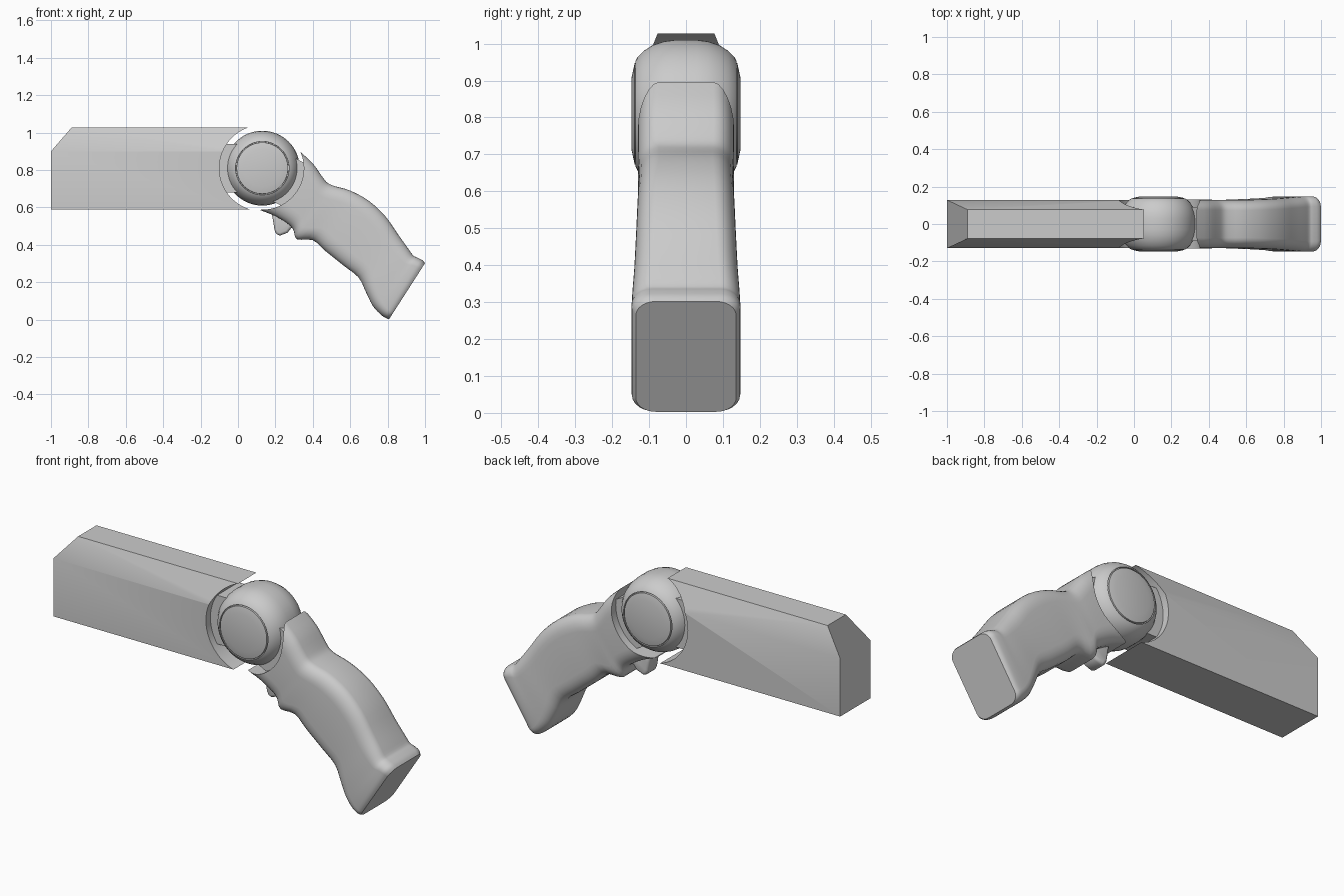
import bpy, bmesh, math
from mathutils import Vector

if "Cube" in bpy.data.objects:
    bpy.data.objects.remove(bpy.data.objects["Cube"])

PX, PZ = 0.13, 0.81          # pivot centre in the xz plane


def make(name, verts, faces):
    me = bpy.data.meshes.new(name)
    me.from_pydata([tuple(v) for v in verts], [], faces)
    bm = bmesh.new()
    bm.from_mesh(me)
    bmesh.ops.recalc_face_normals(bm, faces=bm.faces)
    bm.to_mesh(me)
    bm.free()
    ob = bpy.data.objects.new(name, me)
    bpy.context.collection.objects.link(ob)
    return ob


def loft(name, rings):
    n = len(rings[0])
    verts = [v for r in rings for v in r]
    faces = [(i * n + j, i * n + (j + 1) % n, (i + 1) * n + (j + 1) % n, (i + 1) * n + j)
             for i in range(len(rings) - 1) for j in range(n)]
    faces += [tuple(range(n)), tuple(range((len(rings) - 1) * n, len(rings) * n))]
    return make(name, verts, faces)


def lathe(name, profile, n=64):
    # profile of (y, radius) turned about the pivot axis
    return loft(name, [[(PX + r * math.cos(2 * math.pi * k / n), y,
                         PZ + r * math.sin(2 * math.pi * k / n)) for k in range(n)]
                       for y, r in profile])


def apply(ob, kind, **props):
    bpy.context.view_layer.objects.active = ob
    m = ob.modifiers.new(kind, kind)
    for k, v in props.items():
        setattr(m, k, v)
    bpy.ops.object.modifier_apply(modifier=m.name)


def smooth(ob, angle=35):
    bpy.ops.object.select_all(action='DESELECT')
    ob.select_set(True)
    bpy.context.view_layer.objects.active = ob
    bpy.ops.object.shade_smooth_by_angle(angle=math.radians(angle))


def cut_socket(ob, radius):
    cutter = lathe("socket_cutter", [(-0.3, radius), (0.3, radius)])
    apply(ob, 'BOOLEAN', operation='DIFFERENCE', object=cutter, solver='EXACT')
    bpy.data.objects.remove(cutter)


# barrel block with chamfered top and nose, hollowed for the pivot
def barrel_ring(x_low, x_top):
    return [(x_low, -0.128, 0.59), (x_low, 0.128, 0.59), (x_low, 0.128, 0.90),
            (x_top, 0.077, 1.027), (x_top, -0.077, 1.027), (x_low, -0.128, 0.90)]


barrel = loft("barrel", [barrel_ring(-1.0, -0.89), barrel_ring(0.1, 0.1)])
cut_socket(barrel, 0.23)
smooth(barrel, 25)

# rounded pivot drum with a grooved cap on both sides
half = [(0, 0.2), (0.03, 0.2), (0.06, 0.196), (0.09, 0.186), (0.115, 0.17), (0.131, 0.154),
        (0.137, 0.143), (0.128, 0.142), (0.128, 0.138), (0.139, 0.137), (0.147, 0.1)]
pivot = lathe("pivot_drum", [(-y, r) for y, r in reversed(half[1:])] + half)
smooth(pivot)

# inner necks joining the drum to the barrel and grip
for name, a in (("barrel_neck", 180), ("grip_neck", -28)):
    d = Vector((math.cos(math.radians(a)), 0, math.sin(math.radians(a))))
    s = Vector((-d.z, 0, d.x))
    c = Vector((PX, 0, PZ))
    loft(name, [[c + d * r + s * (0.13 * u) + Vector((0, 0.09 * v, 0))
                 for u, v in ((-1, -1), (1, -1), (1, 1), (-1, 1))] for r in (0.1, 0.24)])

# grip: back edge x z, front edge x z, half width, corner length
stations = [(0.33, 0.90, 0.12, 0.585, 0.128, 0.08), (0.40, 0.835, 0.20, 0.553, 0.130, 0.08),
            (0.45, 0.765, 0.27, 0.51, 0.130, 0.08), (0.48, 0.73, 0.297, 0.478, 0.129, 0.08),
            (0.52, 0.713, 0.315, 0.43, 0.128, 0.08), (0.60, 0.69, 0.40, 0.425, 0.128, 0.08),
            (0.70, 0.635, 0.47, 0.365, 0.131, 0.08), (0.79, 0.55, 0.57, 0.285, 0.135, 0.08),
            (0.86, 0.45, 0.645, 0.225, 0.140, 0.08), (0.91, 0.38, 0.685, 0.145, 0.145, 0.07),
            (0.937, 0.343, 0.72, 0.075, 0.147, 0.06), (0.957, 0.333, 0.76, 0.03, 0.148, 0.05),
            (0.985, 0.318, 0.792, 0.008, 0.146, 0.045), (1.0, 0.302, 0.808, 0.003, 0.136, 0.045)]


def catmull(p, t):
    return [0.5 * (2 * b + (c - a) * t + (2 * a - 5 * b + 4 * c - d) * t * t
                   + (3 * b - a - 3 * c + d) * t ** 3) for a, b, c, d in zip(*p)]


def grip_ring(bx, bz, fx, fz, w, cl):
    back, front = Vector((bx, 0, bz)), Vector((fx, 0, fz))
    mid, d = (back + front) / 2, (back - front).normalized()
    h, cy = (back - front).length / 2, 0.055
    ring = []
    for q, (sl, sy) in enumerate(((1, 1), (-1, 1), (-1, -1), (1, -1))):
        for k in range(7):
            a = math.pi / 2 * (q + k / 6)
            ring.append(mid + d * (sl * (h - cl) + cl * math.cos(a))
                        + Vector((0, sy * (w - cy) + cy * math.sin(a), 0)))
    return ring


rings = []
for i in range(len(stations) - 1):
    p = [stations[max(0, min(len(stations) - 1, i + k))] for k in (-1, 0, 1, 2)]
    rings += [grip_ring(*catmull(p, t / 3)) for t in range(3)]
rings.append(grip_ring(*stations[-1]))
grip = loft("grip", rings)
cut_socket(grip, 0.222)
smooth(grip, 40)

# trigger
outline = [(0.18, 0.57), (0.188, 0.525), (0.195, 0.48), (0.205, 0.455), (0.225, 0.45),
           (0.265, 0.465), (0.285, 0.49), (0.33, 0.51), (0.33, 0.57)]
trigger = loft("trigger", [[(x, y, z) for x, z in outline] for y in (-0.045, 0.045)])
apply(trigger, 'BEVEL', width=0.015, segments=3, limit_method='ANGLE', angle_limit=math.radians(50))
smooth(trigger, 50)
